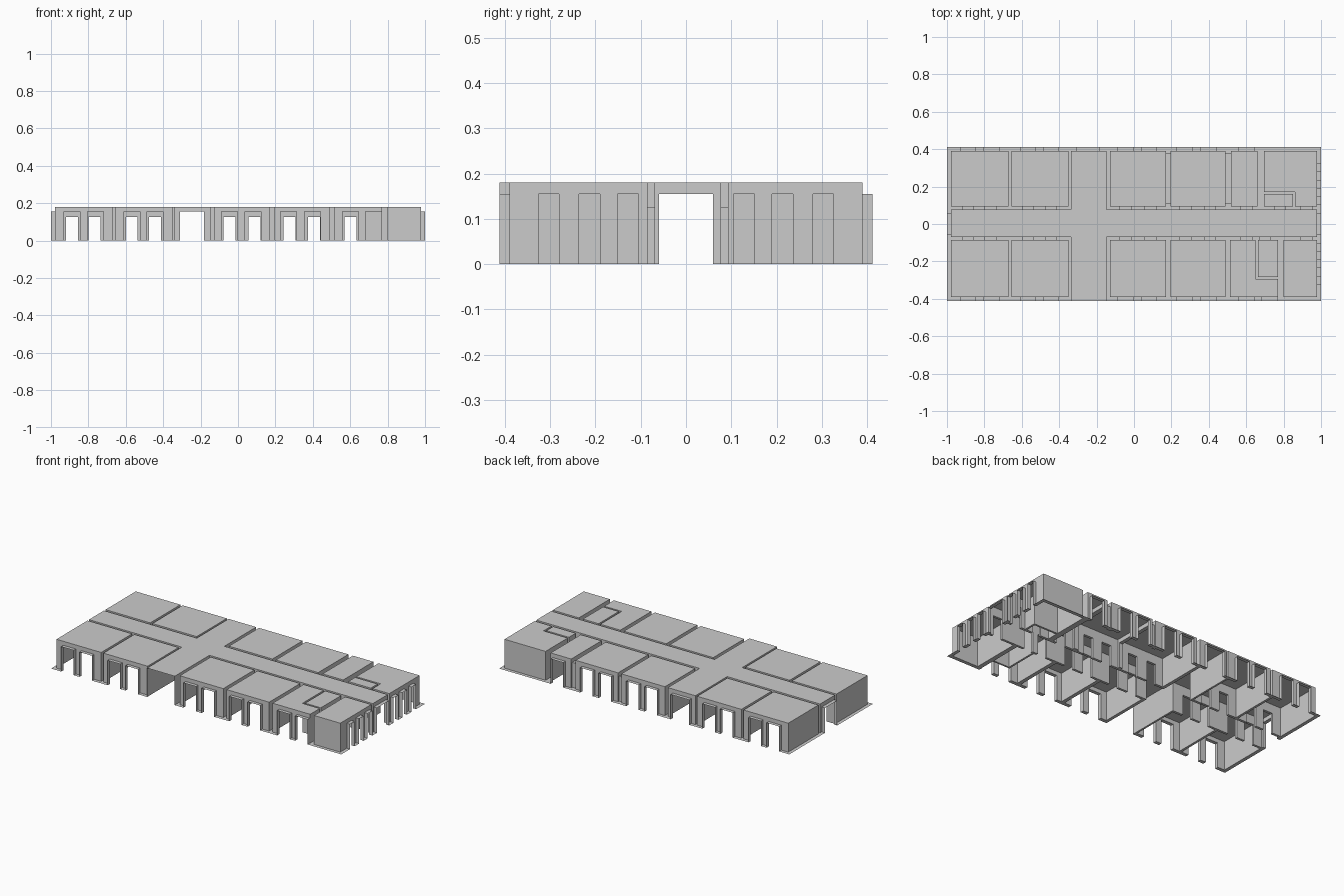
import bpy
import bmesh

cube = bpy.data.objects.get("Cube")
if cube:
    bpy.data.objects.remove(cube, do_unlink=True)

grey = bpy.data.materials.new("plain_grey")
grey.use_nodes = True
COLOUR = (0.6, 0.6, 0.6, 1)
grey.diffuse_color = COLOUR
grey.node_tree.nodes["Principled BSDF"].inputs["Base Color"].default_value = COLOUR

CEILING, WINDOW_TOP, DOOR_TOP = 0.18, 0.155, 0.125
EDGE_X, EDGE_Y = 1.0, 0.412      # outer face of the building
WALL_X, WALL_Y = 0.978, 0.39     # inner face of the outer walls
BACK, FRONT = 0.093, -0.085      # room sides facing the corridor
HALL = (-0.07, 0.077)            # long corridor, from front to back

spaces = []                      # part name, x0, x1, y0, y1, height


def space(name, x0, x1, y0, y1, height=CEILING):
    spaces.append((name, x0, x1, y0, y1, height))


# Corridors
space("long_corridor", -WALL_X, WALL_X, *HALL)
space("cross_corridor", -0.338, -0.148, -EDGE_Y, WALL_Y)
space("corridor_exits", -0.31, -0.183, WALL_Y, EDGE_Y, WINDOW_TOP)
for x0, x1 in ((-EDGE_X, -WALL_X), (WALL_X, EDGE_X)):
    space("corridor_exits", x0, x1, -0.06, 0.06, WINDOW_TOP)

# Rooms in matching pairs on both sides of the corridor
for number, (x0, x1) in enumerate(((-WALL_X, -0.67), (-0.655, -0.35),
                                   (-0.128, 0.172), (0.195, 0.488)), 1):
    space(f"back_room_{number}", x0, x1, BACK, WALL_Y)
    space(f"front_room_{number}", x0, x1, -WALL_Y, FRONT)

# Narrow room, L-shaped rooms and the small rooms in their corners
space("back_room_5", 0.518, 0.66, BACK, WALL_Y)
space("back_corner_room", 0.695, WALL_X, 0.172, WALL_Y)
space("back_corner_room", 0.862, WALL_X, BACK, 0.172)
space("back_store", 0.695, 0.85, BACK, 0.16)
space("front_room_5", 0.512, 0.65, -WALL_Y, FRONT)
space("front_room_5", 0.65, 0.77, -WALL_Y, -0.295)
space("front_store", 0.662, 0.77, -0.284, FRONT)
space("front_corner_room", 0.798, WALL_X, -WALL_Y, FRONT)

# Wide openings joining the back rooms
for x0, x1 in ((0.172, 0.195), (0.488, 0.518)):
    space("wide_openings", x0, x1, 0.107, 0.38, WINDOW_TOP)

# Windows along the front and back
for x in (-0.93, -0.805, -0.61, -0.487, -0.088, 0.038, 0.228, 0.355, 0.558, 0.682):
    space("front_windows", x, x + 0.086, -EDGE_Y, -WALL_Y, WINDOW_TOP)
    if x < 0.6:
        space("back_windows", x, x + 0.086, WALL_Y, EDGE_Y, WINDOW_TOP)

# Windows on the end wall, mirrored about the corridor
for y in (0.105, 0.19, 0.28):
    for y0 in (y, -y - 0.046):
        space("end_windows", WALL_X, EDGE_X, y0, y0 + 0.046, WINDOW_TOP)

# Doorways between the long corridor and the rooms
for x in (-0.92, -0.8, -0.6, -0.475, -0.078, 0.055, 0.243, 0.375, 0.57, 0.89):
    space("front_doorways", x, x + 0.064, FRONT, HALL[0], DOOR_TOP)
    space("back_doorways", x, x + 0.064, HALL[1], BACK, DOOR_TOP)
space("front_doorways", 0.67, 0.73, FRONT, HALL[0], DOOR_TOP)
space("back_doorways", 0.75, 0.81, HALL[1], BACK, DOOR_TOP)

# Divide the plan into cells along every room and opening edge
xs = sorted({round(v, 4) for s in spaces for v in s[1:3]})
ys = sorted({round(v, 4) for s in spaces for v in s[3:5]})


def cell(i, j):
    """Part name and ceiling height of one plan cell."""
    if not (0 <= i < len(xs) - 1 and 0 <= j < len(ys) - 1):
        return None
    x, y = (xs[i] + xs[i + 1]) / 2, (ys[j] + ys[j + 1]) / 2
    found = ("wall_bases", 0.0)
    for name, x0, x1, y0, y1, height in spaces:
        if x0 < x < x1 and y0 < y < y1 and height > found[1]:
            found = (name, height)
    return found


cells = {(i, j): cell(i, j) for i in range(-1, len(xs)) for j in range(-1, len(ys))}
parts = {}


def face(name, *points):
    bm, known = parts.setdefault(name, (bmesh.new(), {}))
    verts = []
    for p in points:
        if p not in known:
            known[p] = bm.verts.new(p)
        verts.append(known[p])
    bm.faces.new(verts)


# Ceilings, and walls wherever a cell stands above its neighbour
for (i, j), found in cells.items():
    if not found:
        continue
    name, top = found
    x0, x1, y0, y1 = xs[i], xs[i + 1], ys[j], ys[j + 1]
    face(name, (x0, y0, top), (x1, y0, top), (x1, y1, top), (x0, y1, top))
    sides = (((0, -1), (x0, y0), (x1, y0)), ((1, 0), (x1, y0), (x1, y1)),
             ((0, 1), (x1, y1), (x0, y1)), ((-1, 0), (x0, y1), (x0, y0)))
    for (di, dj), a, b in sides:
        neighbour = cells[i + di, j + dj]
        if neighbour and neighbour[1] < top:
            low = neighbour[1]
            face(name, (*a, low), (*b, low), (*b, top), (*a, top))

# Merge flat cells and make one object for each part
for name, (bm, known) in parts.items():
    bmesh.ops.dissolve_limit(bm, angle_limit=0.01, verts=bm.verts, edges=bm.edges)
    mesh = bpy.data.meshes.new(name)
    bm.to_mesh(mesh)
    bm.free()
    mesh.materials.append(grey)
    bpy.context.collection.objects.link(bpy.data.objects.new(name, mesh))
